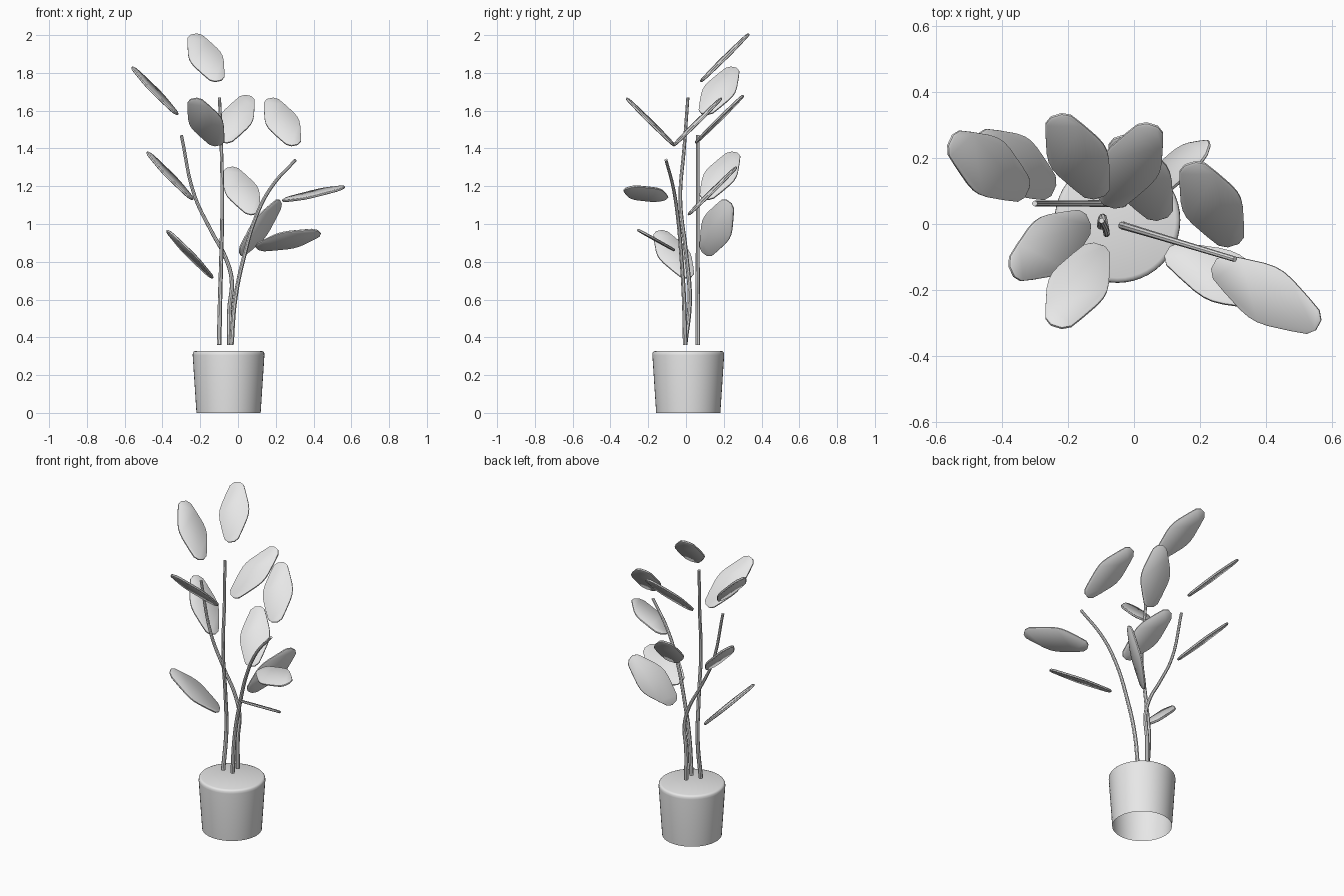
import bpy
import bmesh
from math import cos, sin, pi
from mathutils import Matrix, Vector

if "Cube" in bpy.data.objects:
    bpy.data.objects.remove(bpy.data.objects["Cube"])

# One plain material for the whole plant
grey = bpy.data.materials.new("light_grey")
grey.use_nodes = True
grey.diffuse_color = (0.8, 0.8, 0.8, 1)
grey.node_tree.nodes["Principled BSDF"].inputs["Base Color"].default_value = (0.8, 0.8, 0.8, 1)


def finish(obj, angle=0.7):
    obj.data.materials.append(grey)
    bpy.context.view_layer.objects.active = obj
    for other in bpy.context.selected_objects:
        other.select_set(False)
    obj.select_set(True)
    bpy.ops.object.shade_smooth_by_angle(angle=angle)


def add_object(name, bm):
    mesh = bpy.data.meshes.new(name)
    bm.to_mesh(mesh)
    bm.free()
    obj = bpy.data.objects.new(name, mesh)
    bpy.context.collection.objects.link(obj)
    return obj


# Pot: tapered wall, rounded rim, closed top and open underside
def make_pot(profile, centre, sides=48):
    bm = bmesh.new()
    rings = []
    for r, z in profile:
        rings.append([bm.verts.new((centre[0] + r * cos(2 * pi * i / sides),
                                    centre[1] + r * sin(2 * pi * i / sides), z))
                      for i in range(sides)])
    for low, high in zip(rings, rings[1:]):
        for i in range(sides):
            j = (i + 1) % sides
            bm.faces.new((low[i], low[j], high[j], high[i]))
    bm.faces.new(rings[-1])
    finish(add_object("pot", bm))


make_pot([(0.17, 0), (0.19, 0.305), (0.189, 0.318), (0.184, 0.325), (0.175, 0.328)],
         (-0.05, 0.012))


# Stems: tapered tubes along smooth paths
def make_stem(name, points):
    curve = bpy.data.curves.new(name, "CURVE")
    curve.dimensions = "3D"
    curve.bevel_depth = 0.012
    curve.bevel_resolution = 2
    curve.resolution_u = 6
    curve.use_fill_caps = True
    spline = curve.splines.new("BEZIER")
    spline.bezier_points.add(len(points) - 1)
    for i, (bp, co) in enumerate(zip(spline.bezier_points, points)):
        bp.co = co
        bp.handle_left_type = bp.handle_right_type = "AUTO"
        bp.radius = 1.05 - 0.35 * i / (len(points) - 1)
    temp = bpy.data.objects.new(name + "_path", curve)
    mesh = bpy.data.meshes.new_from_object(temp)
    bpy.data.objects.remove(temp)
    mesh.name = name
    mesh.materials.clear()
    obj = bpy.data.objects.new(name, mesh)
    bpy.context.collection.objects.link(obj)
    finish(obj)


make_stem("tall_stem", [(-0.1, -0.005, 0.36), (-0.095, 0.02, 0.6), (-0.088, 0, 0.85),
                        (-0.083, -0.03, 1.13), (-0.088, -0.01, 1.4), (-0.098, 0.01, 1.67)])
make_stem("right_stem", [(x, 0.062, z) for x, z in
                         [(-0.045, 0.36), (-0.045, 0.55), (-0.033, 0.7), (-0.065, 0.82),
                          (-0.14, 0.96), (-0.23, 1.15), (-0.3, 1.47)]])
make_stem("left_stem", [(x, -0.015 - 0.3 * x, z) for x, z in
                        [(-0.035, 0.36), (-0.015, 0.6), (0.03, 0.82),
                         (0.1, 1.05), (0.18, 1.2), (0.305, 1.34)]])

# Leaves: one rounded, stretched hexagonal plate, turned to an axis and a normal
QUARTER = [(0.187, 0.018), (0.168, 0.042), (0.12, 0.06), (0.05, 0.083), (0.015, 0.09)]
HALF = QUARTER + [(-a, w) for a, w in reversed(QUARTER)]
OUTLINE = HALF + [(a, -w) for a, w in reversed(HALF)]
THICKNESS = 0.014


def make_leaf(name, centre, axis, normal):
    u = Vector(axis).normalized()
    n = Vector(normal)
    n = (n - u * n.dot(u)).normalized()
    v = n.cross(u)
    bm = bmesh.new()
    # Narrower outer layers give the plate a rounded edge
    layers = [(-0.5, 0.006), (-0.25, 0.001), (0.25, 0.001), (0.5, 0.006)]
    rings = []
    for h, inset in layers:
        rings.append([bm.verts.new((a * (1 - inset / 0.187), w * (1 - inset / 0.09),
                                    h * THICKNESS)) for a, w in OUTLINE])
    count = len(OUTLINE)
    for low, high in zip(rings, rings[1:]):
        for i in range(count):
            j = (i + 1) % count
            bm.faces.new((low[i], low[j], high[j], high[i]))
    bm.faces.new(rings[0][::-1])
    bm.faces.new(rings[-1])
    turn = Matrix((u, v, n)).transposed().to_4x4()
    bmesh.ops.transform(bm, matrix=Matrix.Translation(centre) @ turn, verts=bm.verts)
    bmesh.ops.recalc_face_normals(bm, faces=bm.faces)
    finish(add_object(name, bm))


BACK = ((0.35, -0.66, -0.66), (0.08, -0.7, 0.7))
BACK_FLIPPED = ((-0.35, -0.66, -0.66), (-0.08, -0.7, 0.7))
FRONT = ((0.35, 0.66, -0.66), (0.08, 0.7, 0.7))
SIDE = ((0.62, -0.42, -0.66), (0.66, -0.15, 0.73))
SIDE_FRONT = ((0.62, 0.42, -0.66), (0.66, 0.15, 0.73))

LEAVES = [
    ("top_leaf", (-0.17, 0.205, 1.88), BACK),
    ("upper_left_leaf", (0.235, 0.06, 1.54), BACK),
    ("middle_back_leaf", (0.02, 0.14, 1.175), BACK),
    ("upper_back_leaf", (-0.01, 0.177, 1.555), BACK_FLIPPED),
    ("upper_front_leaf", (-0.17, -0.187, 1.54), FRONT),
    ("upper_right_leaf", (-0.44, 0.175, 1.705), SIDE),
    ("middle_right_leaf", (-0.36, 0.18, 1.255), SIDE),
    ("lower_right_leaf", (-0.255, -0.065, 0.84), SIDE_FRONT),
    ("middle_left_leaf", (0.4, -0.213, 1.16), ((0.85, -0.5, 0.17), (-0.28, -0.15, 0.95))),
    ("lower_left_leaf", (0.265, -0.158, 0.915), ((0.886, -0.4, 0.23), (-0.02, 0.48, 0.88))),
    ("lower_back_leaf", (0.118, 0.163, 0.98), ((0.57, 0.34, 0.74), (0.76, -0.5, -0.355))),
]
for leaf_name, leaf_centre, (leaf_axis, leaf_normal) in LEAVES:
    make_leaf(leaf_name, leaf_centre, leaf_axis, leaf_normal)
